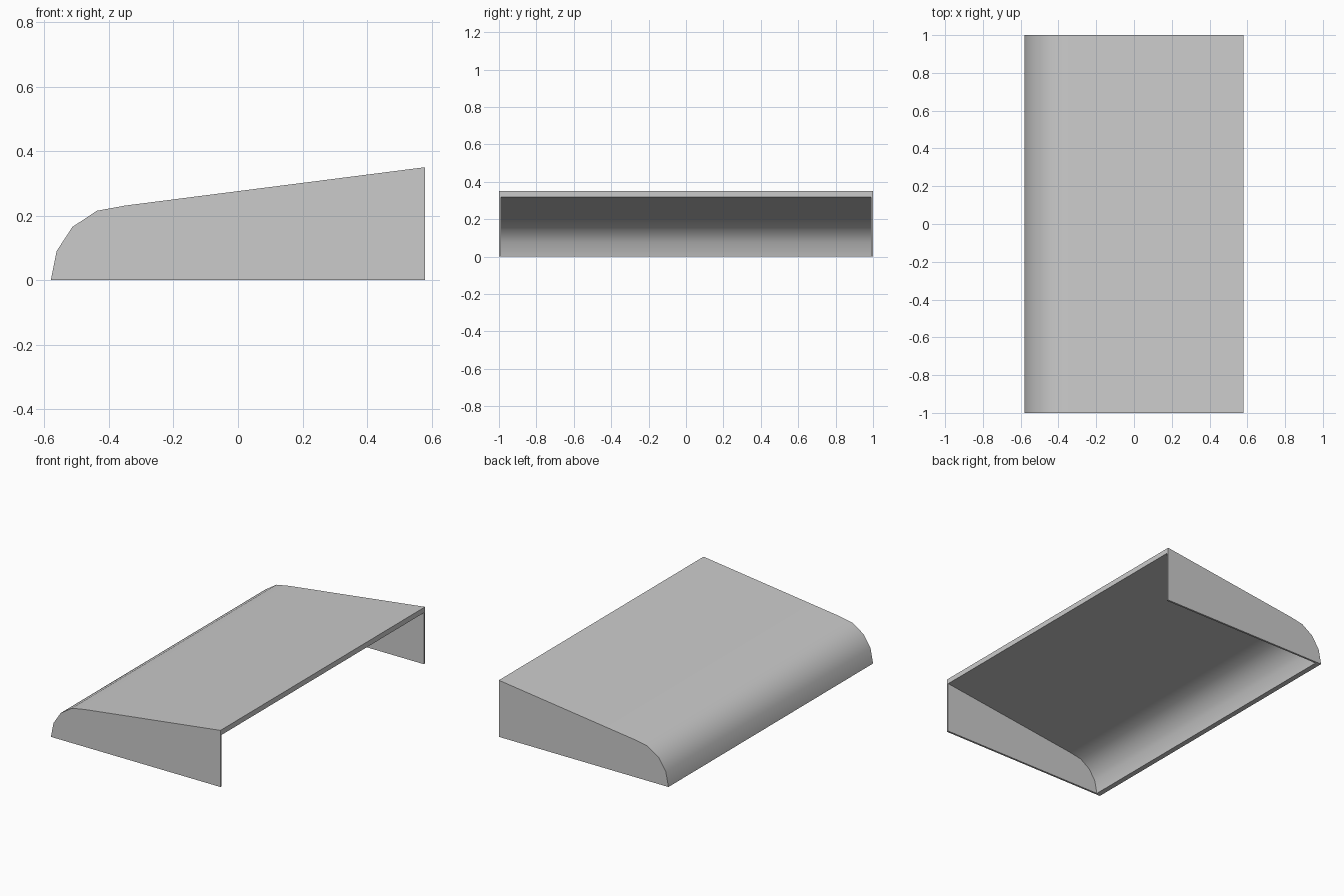
import bpy
import bmesh
import math
from mathutils import Vector

cube = bpy.data.objects.get("Cube")
if cube:
    bpy.data.objects.remove(cube, do_unlink=True)

grey = bpy.data.materials.new("plain grey")
grey.use_nodes = True
colour = (0.6, 0.6, 0.6, 1)
grey.diffuse_color = colour
grey.node_tree.nodes["Principled BSDF"].inputs["Base Color"].default_value = colour

HALF_LENGTH, SKIN, END_PLATE = 1.0, 0.032, 0.012

# Side profile of the skin (x, z): rounded nose, then a straight slope up to the open side
outer = [Vector(p) for p in [(-0.58, 0), (-0.562, 0.09), (-0.513, 0.165),
                             (-0.437, 0.215), (-0.35, 0.231), (0.58, 0.35)]]


def inset(points, thickness):
    """Offset the profile inward with mitred corners, keeping both ends on the rim."""
    normals = []
    for a, b in zip(points, points[1:]):
        d = (b - a).normalized()
        normals.append(Vector((d.y, -d.x)))
    result = [points[0] + Vector((thickness / normals[0].x, 0))]
    for p, n, m in zip(points[1:], normals, normals[1:]):
        result.append(p + (n + m) * thickness / (1 + n.dot(m)))
    result.append(points[-1] + Vector((0, thickness / normals[-1].y)))
    return result


def add_shell(bm, profile, half_length):
    """Add a skin with two end walls, and return its open rim."""
    section = profile + [Vector((profile[-1].x, 0))]
    front, back = [[bm.verts.new((p.x, y, p.y)) for p in section]
                   for y in (-half_length, half_length)]
    for i in range(len(profile) - 1):
        bm.faces.new((front[i], front[i + 1], back[i + 1], back[i]))
    bm.faces.new(front)
    bm.faces.new(back[::-1])
    return [front[0], front[-1], front[-2], back[-2], back[-1], back[0]]


# Hollow cover: outer and inner shells joined along the open rim
bm = bmesh.new()
rim_out = add_shell(bm, outer, HALF_LENGTH)
rim_in = add_shell(bm, inset(outer, SKIN), HALF_LENGTH - END_PLATE)
for i in range(len(rim_out)):
    j = (i + 1) % len(rim_out)
    bm.faces.new((rim_out[i], rim_out[j], rim_in[j], rim_in[i]))
bmesh.ops.recalc_face_normals(bm, faces=bm.faces)
mesh = bpy.data.meshes.new("hollow_cover")
bm.to_mesh(mesh)
bm.free()
mesh.materials.append(grey)

cover = bpy.data.objects.new("hollow_cover", mesh)
bpy.context.collection.objects.link(cover)
bpy.ops.object.select_all(action="DESELECT")
cover.select_set(True)
bpy.context.view_layer.objects.active = cover
bpy.ops.object.shade_smooth_by_angle(angle=math.radians(30))
